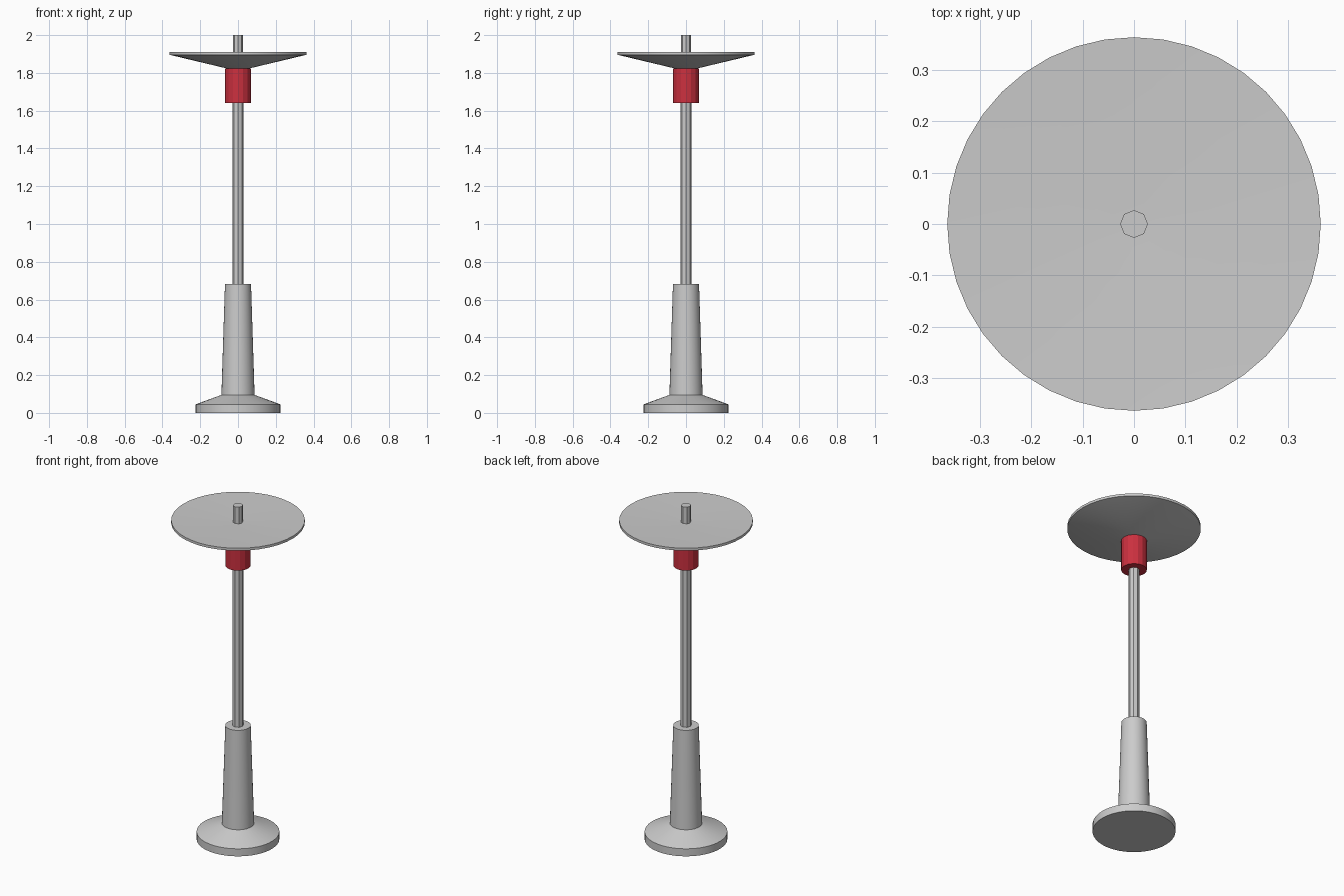
import bpy, bmesh
from math import cos, sin, tau, radians

if "Cube" in bpy.data.objects:
    bpy.data.objects.remove(bpy.data.objects["Cube"])


def lathe(name, profile, sides, smooth=True, color=None):
    """Revolve (radius, z) points, listed bottom to top, into a capped solid."""
    bm = bmesh.new()
    rings = [[bm.verts.new((r * cos(tau * i / sides), r * sin(tau * i / sides), z))
              for i in range(sides)] for r, z in profile]
    for a, b in zip(rings, rings[1:]):
        for i in range(sides):
            j = (i + 1) % sides
            bm.faces.new((a[i], a[j], b[j], b[i]))
    bm.faces.new(rings[0][::-1])
    bm.faces.new(rings[-1])
    mesh = bpy.data.meshes.new(name)
    bm.to_mesh(mesh)
    bm.free()
    obj = bpy.data.objects.new(name, mesh)
    bpy.context.collection.objects.link(obj)
    if smooth:
        bpy.ops.object.select_all(action='DESELECT')
        obj.select_set(True)
        bpy.context.view_layer.objects.active = obj
        bpy.ops.object.shade_smooth_by_angle(angle=radians(15))
    if color:
        mat = bpy.data.materials.new(name + "_paint")
        mat.diffuse_color = color
        mat.use_nodes = True
        mat.node_tree.nodes["Principled BSDF"].inputs["Base Color"].default_value = mat.diffuse_color
        mesh.materials.append(mat)
    return obj


# Foot disc with sloped top
lathe("base", [(0.225, 0), (0.225, 0.045), (0.088, 0.095)], 40)
# Tapered lower column
lathe("column", [(0.088, 0.09), (0.069, 0.682)], 32)
# Octagonal pole, thinner above the lamp
lathe("pole", [(0.03, 0.66), (0.03, 1.70), (0.027, 1.75), (0.027, 2.0)], 8, smooth=False)
# Red lamp housing
lathe("lamp", [(0.07, 1.64), (0.07, 1.822)], 16, smooth=False, color=(0.6, 0.03, 0.05, 1))
# Conical shade with thin rim and shallow dished top
lathe("shade", [(0.045, 1.82), (0.363, 1.896), (0.363, 1.911), (0.045, 1.90)], 40)
